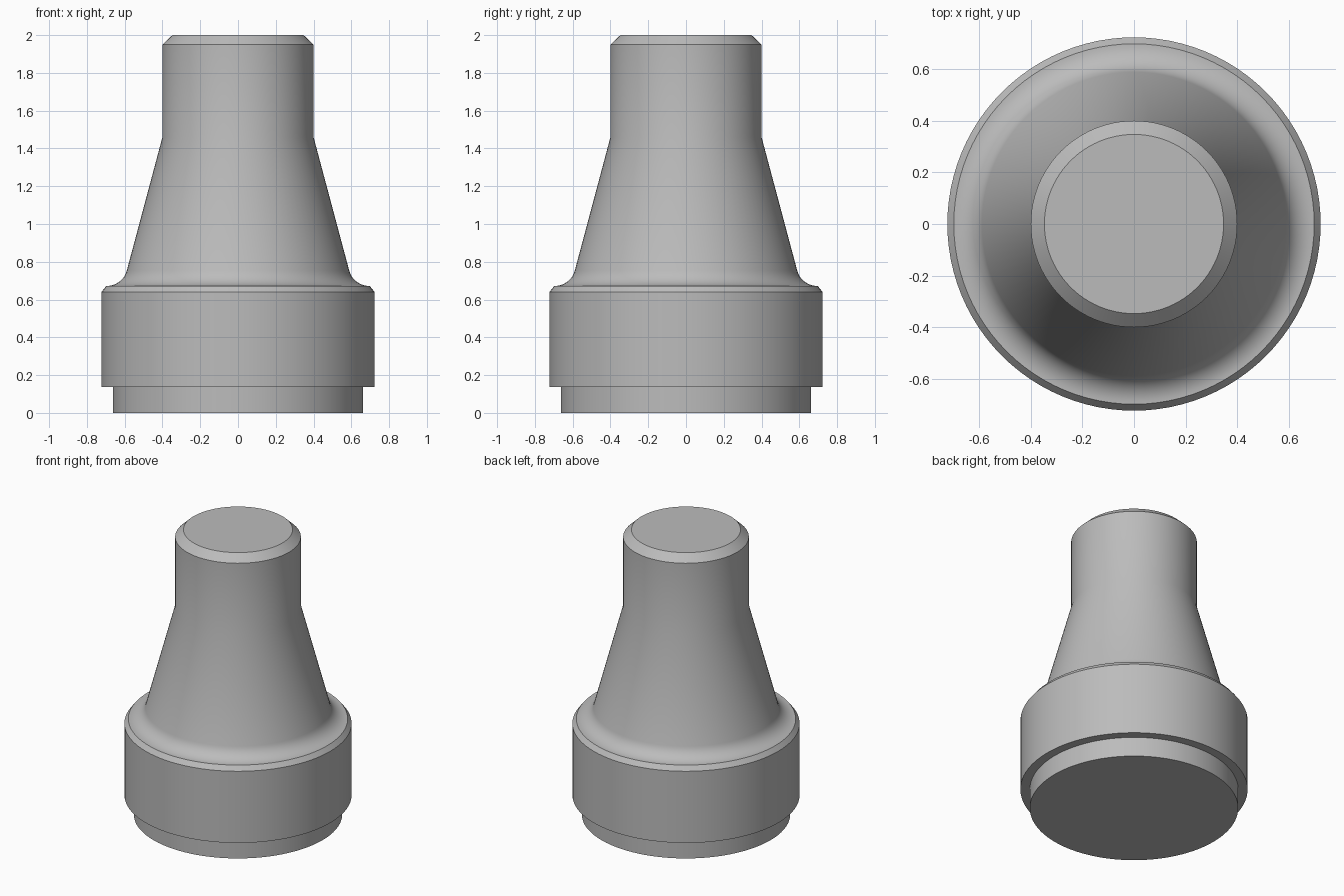
import bpy
import bmesh
import math
from mathutils import Matrix, Vector

SEGMENTS = 96

cube = bpy.data.objects.get("Cube")
if cube:
    bpy.data.objects.remove(cube, do_unlink=True)

# Single plain grey
grey = bpy.data.materials.new("plain_grey")
grey.use_nodes = True
colour = (0.5, 0.5, 0.5, 1.0)
grey.diffuse_color = colour
grey.node_tree.nodes["Principled BSDF"].inputs["Base Color"].default_value = colour


def fillet(centre, radius, start, end, steps):
    """Arc points (radius, height) between two angles in degrees."""
    angles = [math.radians(start + (end - start) * i / steps) for i in range(steps + 1)]
    return [(centre[0] + radius * math.cos(a), centre[1] + radius * math.sin(a)) for a in angles]


def lathe(name, profile):
    """Revolve an open profile that starts and ends on the z axis."""
    bm = bmesh.new()
    verts = [bm.verts.new(Vector((r, 0, z))) for r, z in profile]
    edges = [bm.edges.new(pair) for pair in zip(verts, verts[1:])]
    bmesh.ops.spin(bm, geom=verts + edges, cent=(0, 0, 0), axis=(0, 0, 1),
                   angle=math.tau, steps=SEGMENTS, use_merge=False)
    bmesh.ops.remove_doubles(bm, verts=bm.verts, dist=0.0001)
    bmesh.ops.recalc_face_normals(bm, faces=bm.faces)
    mesh = bpy.data.meshes.new(name)
    bm.to_mesh(mesh)
    bm.free()
    mesh.materials.append(grey)
    obj = bpy.data.objects.new(name, mesh)
    bpy.context.collection.objects.link(obj)
    bpy.ops.object.select_all(action="DESELECT")
    obj.select_set(True)
    bpy.context.view_layer.objects.active = obj
    bpy.ops.object.shade_smooth_by_angle(angle=math.radians(25))
    return obj


# Foot and stepped collar
profile = [(0, 0), (0.663, 0), (0.663, 0.137), (0.723, 0.137), (0.723, 0.64), (0.698, 0.672)]
# Concave fillet sweeping up into the cone
profile += fillet((0.695, 0.782), 0.11, 270, 195, 10)
# Cone, straight neck and chamfered tip
profile += [(0.4, 1.46), (0.4, 1.95), (0.347, 2.0), (0, 2.0)]

lathe("stepped_tapered_body", profile)
